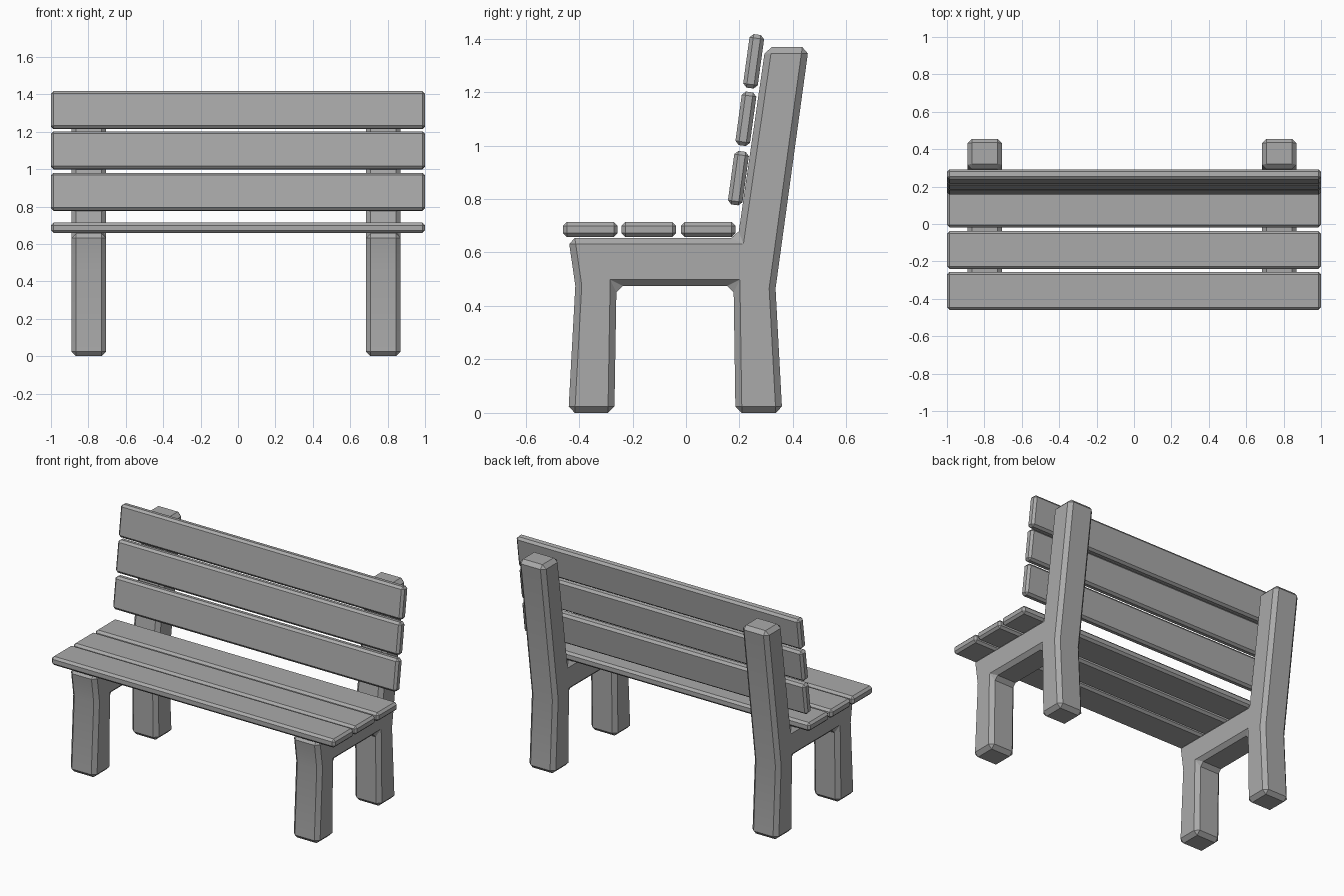
import bpy
import bmesh
import math
from mathutils import Matrix

default = bpy.data.objects.get("Cube")
if default:
    bpy.data.objects.remove(default, do_unlink=True)

grey = bpy.data.materials.new("plain_grey")
grey.use_nodes = True
colour = (0.4, 0.4, 0.4, 1)
grey.diffuse_color = colour
grey.node_tree.nodes["Principled BSDF"].inputs["Base Color"].default_value = colour


def finish(name, bm, bevel):
    """Turn a bmesh into a chamfered object with crisp edges."""
    bmesh.ops.recalc_face_normals(bm, faces=bm.faces)
    mesh = bpy.data.meshes.new(name)
    bm.to_mesh(mesh)
    bm.free()
    mesh.materials.append(grey)
    obj = bpy.data.objects.new(name, mesh)
    bpy.context.collection.objects.link(obj)
    mod = obj.modifiers.new("chamfer", "BEVEL")
    mod.width = bevel
    mod.segments = 1
    mod.limit_method = "ANGLE"
    mod.angle_limit = math.radians(30)
    bpy.ops.object.select_all(action="DESELECT")
    obj.select_set(True)
    bpy.context.view_layer.objects.active = obj
    bpy.ops.object.modifier_apply(modifier="chamfer")
    bpy.ops.object.shade_smooth_by_angle(angle=math.radians(25))
    return obj


# Side frame: legs, seat rail and leaning back post in one (y, z) outline
outline = [
    (-0.44, 0), (-0.268, 0), (-0.26, 0.475), (0.178, 0.475),
    (0.185, 0), (0.36, 0), (0.335, 0.465), (0.459, 1.368),
    (0.297, 1.368), (0.194, 0.655), (-0.44, 0.655), (-0.414, 0.475),
]
width = 0.185


def side_frame(name, x):
    bm = bmesh.new()
    face = bm.faces.new([bm.verts.new((x - width / 2, y, z)) for y, z in outline])
    ext = bmesh.ops.extrude_face_region(bm, geom=[face])
    verts = [g for g in ext["geom"] if isinstance(g, bmesh.types.BMVert)]
    bmesh.ops.translate(bm, verts=verts, vec=(width, 0, 0))
    finish(name, bm, 0.024)


side_frame("right_side_frame", -0.797)
side_frame("left_side_frame", 0.777)


# Planks: full-width boards, laid flat or leaned back
def plank(name, y, z, depth, height, tilt=0):
    bm = bmesh.new()
    place = (Matrix.Translation((0, y, z)) @ Matrix.Rotation(-tilt, 4, "X")
             @ Matrix.Diagonal((2, depth, height, 1)))
    bmesh.ops.create_cube(bm, size=1, matrix=place)
    finish(name, bm, 0.014)


for i, y in enumerate((-0.358, -0.139, 0.083)):
    plank(f"seat_plank_{i + 1}", y, 0.686, 0.204, 0.055)

for i, (y, z) in enumerate(((0.196, 0.878), (0.224, 1.1), (0.253, 1.315))):
    plank(f"back_plank_{i + 1}", y, z, 0.055, 0.202, math.radians(7.8))
